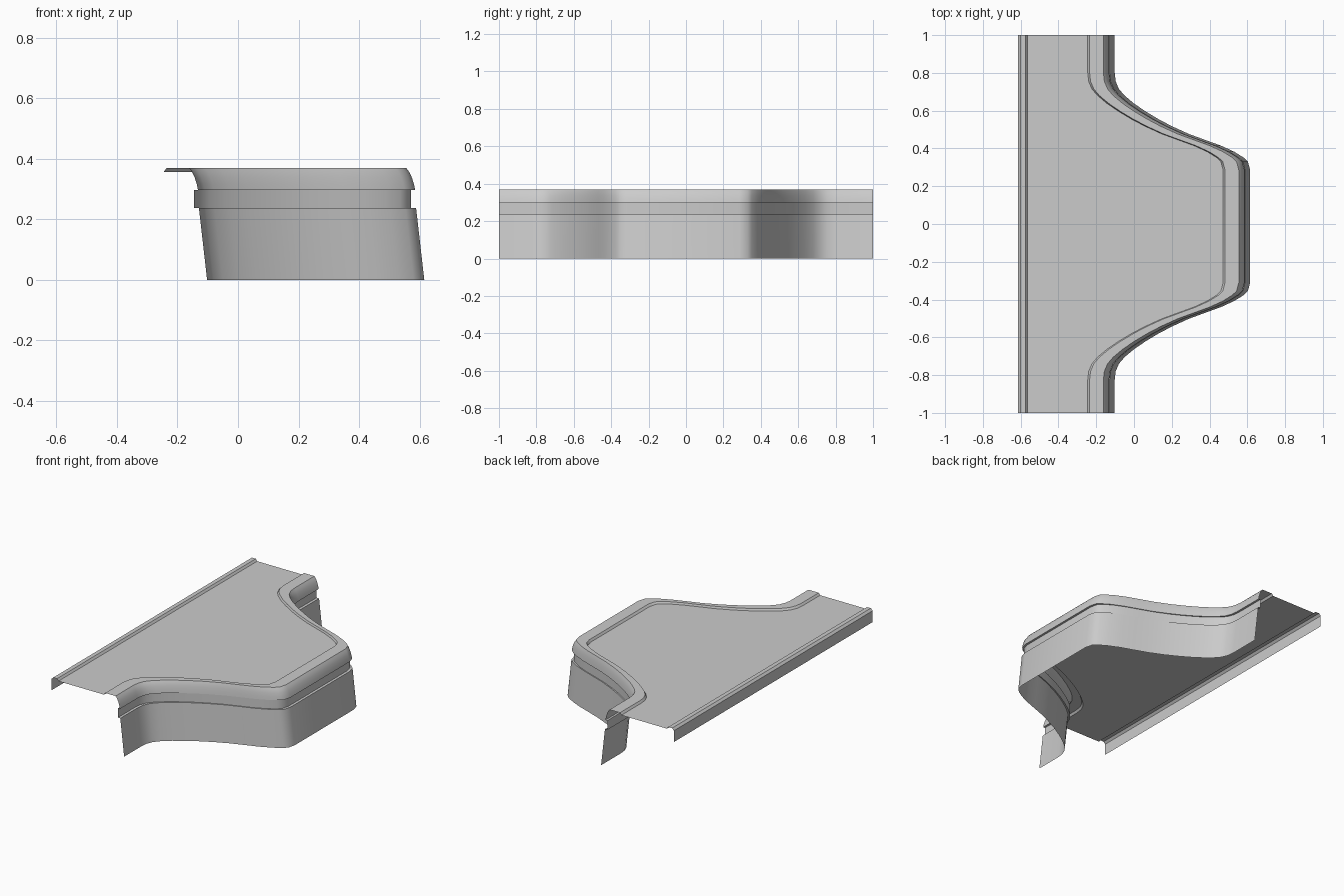
import bpy, math

if "Cube" in bpy.data.objects:
    bpy.data.objects.remove(bpy.data.objects["Cube"])

# Plan outline of the counter front at floor level (x, y), back half
CURVE = [(0.615, 0.285), (0.603, 0.33), (0.58, 0.352), (0.53, 0.383), (0.46, 0.415),
         (0.38, 0.444), (0.29, 0.477), (0.2, 0.518), (0.13, 0.555), (0.06, 0.597),
         (0.0, 0.638), (-0.05, 0.68), (-0.08, 0.715), (-0.097, 0.755), (-0.102, 0.80),
         (-0.102, 1.0)]


def front_half_y(y):
    # the front bend sits slightly further out than the back one
    return -y if y == 1.0 else -(y + 0.025)


PATH = [(x, front_half_y(y)) for x, y in reversed(CURVE)] + CURVE


def sweep(name, profile):
    """Sweep (kind, x, z) points: 'in' is inset from the outline, 'at' is a fixed x."""
    verts, faces = [], []
    n = len(profile)
    for px, py in PATH:
        for kind, x, z in profile:
            verts.append((px - x if kind == 'in' else x, py, z))
    for i in range(len(PATH) - 1):
        for j in range(n - 1):
            a, b = i * n + j, (i + 1) * n + j
            faces.append((a, b, b + 1, a + 1))
    mesh = bpy.data.meshes.new(name)
    mesh.from_pydata(verts, [], faces)
    mesh.update()
    obj = bpy.data.objects.new(name, mesh)
    bpy.context.collection.objects.link(obj)
    bpy.ops.object.select_all(action='DESELECT')
    obj.select_set(True)
    bpy.context.view_layer.objects.active = obj
    bpy.ops.object.shade_smooth_by_angle(angle=math.radians(32))
    return obj


def inset(points):
    return [('in', x, z) for x, z in points]


def fixed(points):
    return [('at', x, z) for x, z in points]


# Sloping front panel
sweep("front_panel", inset([(0, 0), (0.027, 0.237)]))

# Recessed band under the worktop edge
sweep("recessed_band", inset([(0.027, 0.237), (0.044, 0.237), (0.044, 0.296), (0.03, 0.296)]))

# Rounded edge, raised rim, sunken worktop, raised back rim and back skirt
edge = inset([(0.03, 0.296), (0.034, 0.316), (0.041, 0.338), (0.05, 0.357), (0.06, 0.370),
              (0.133, 0.370), (0.143, 0.357)])
back = fixed([(-0.565, 0.357), (-0.575, 0.370), (-0.602, 0.370), (-0.615, 0.357),
              (-0.615, 0.285)])
sweep("worktop", edge + back)
